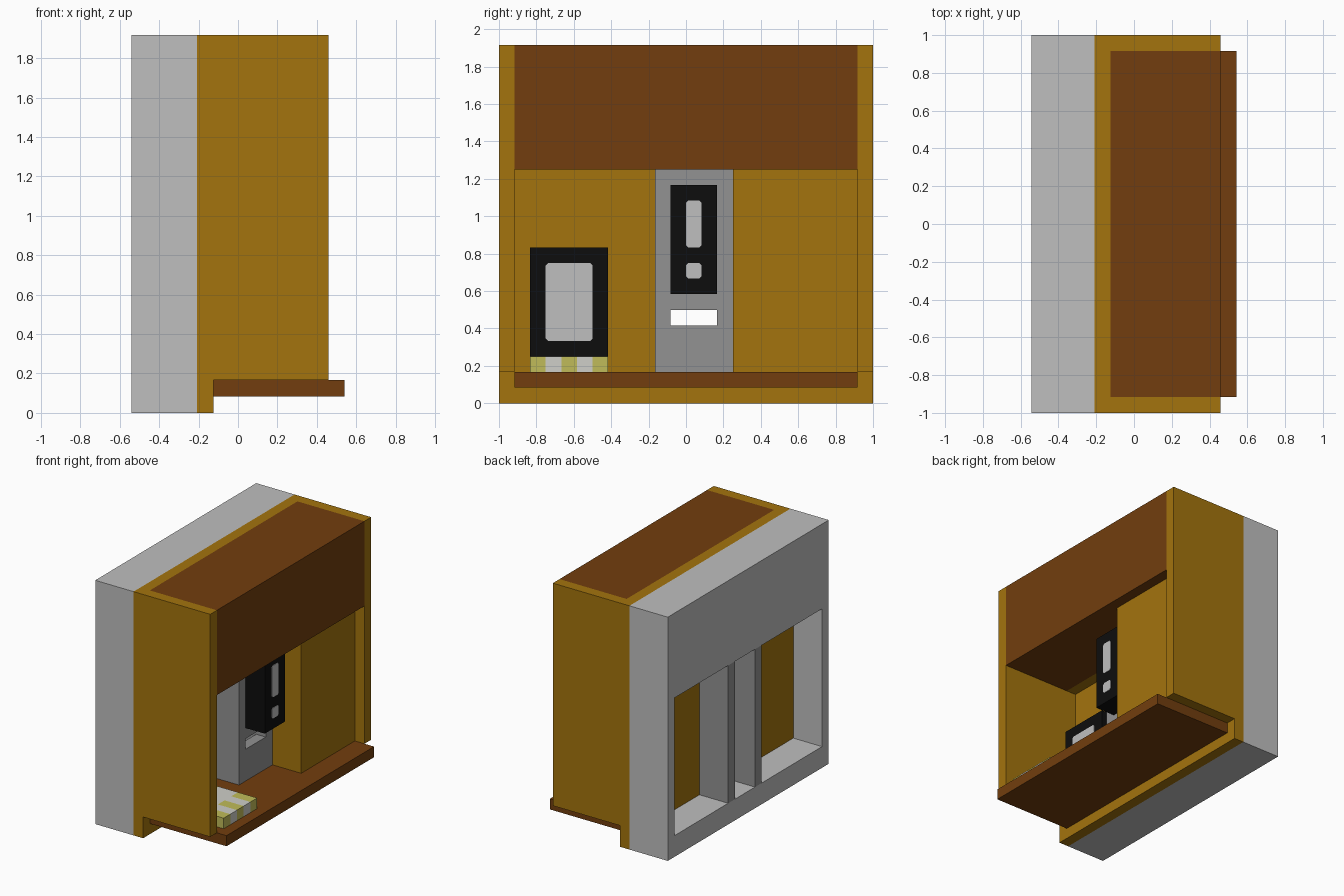
import bpy
import bmesh
from mathutils import Vector

cube = bpy.data.objects.get("Cube")
if cube:
    bpy.data.objects.remove(cube, do_unlink=True)

U = 1 / 12  # module size; all coordinates below are in modules


def material(name, r, g, b):
    m = bpy.data.materials.new(name)
    m.use_nodes = True
    m.diffuse_color = (r, g, b, 1)
    m.node_tree.nodes["Principled BSDF"].inputs["Base Color"].default_value = (r, g, b, 1)
    return m


LIGHT = material("light grey", 0.52, 0.52, 0.52)
GREY = material("mid grey", 0.287, 0.287, 0.287)
GOLD = material("ochre", 0.371, 0.174, 0.004)
BROWN = material("brown", 0.168, 0.048, 0.0044)
BLACK = material("black", 0.004, 0.004, 0.004)
WHITE = material("off white", 0.62, 0.62, 0.58)
YELLOW = material("pale yellow", 0.53, 0.5, 0.1)


def finish(name, bm, *mats):
    mesh = bpy.data.meshes.new(name)
    bmesh.ops.recalc_face_normals(bm, faces=bm.faces)
    bm.to_mesh(mesh)
    bm.free()
    for m in mats:
        mesh.materials.append(m)
    obj = bpy.data.objects.new(name, mesh)
    bpy.context.collection.objects.link(obj)
    return obj


def add_box(bm, x, y, z):
    verts = bmesh.ops.create_cube(bm, size=1)["verts"]
    for v in verts:
        v.co = Vector([(a + b) / 2 + c * (b - a) for (a, b), c in zip((x, y, z), v.co)]) * U


def boxes(name, mat, *parts):
    bm = bmesh.new()
    for part in parts:
        add_box(bm, *part)
    return finish(name, bm, mat)


def screen(name, x, y, z, cut=0.15):
    """Thin plate with clipped corners on a face looking along +x."""
    (a, b), (c, d) = y, z
    outline = [(a + cut, c), (b - cut, c), (b, c + cut), (b, d - cut),
               (b - cut, d), (a + cut, d), (a, d - cut), (a, c + cut)]
    bm = bmesh.new()
    face = bm.faces.new([bm.verts.new(Vector((x, p, q)) * U) for p, q in outline])
    top = bmesh.ops.extrude_face_region(bm, geom=[face])["geom"]
    for v in top:
        if isinstance(v, bmesh.types.BMVert):
            v.co.x += 0.004
    return finish(name, bm, LIGHT)


# Rear frame around the opening
back = (-6.5, -2.5)
boxes("rear_frame", LIGHT,
      (back, (-12, 12), (0, 2)), (back, (-12, 12), (15, 23)),
      (back, (-12, -11), (2, 15)), (back, (11, 12), (2, 15)))

# Ochre shell: lip, top beam and side walls
boxes("shell", GOLD,
      ((-2.5, -1.5), (-12, 12), (0, 2)), ((-2.5, -1.5), (-11, 11), (15, 23)),
      ((-2.5, 5.5), (-12, -11), (2, 23)), ((-2.5, 5.5), (11, 12), (2, 23)))
boxes("rear_panel", GOLD, ((-3.5, -2.5), (-11, -2), (2, 15)))
boxes("side_block", GOLD, ((-3.5, 4.5), (3, 11), (2, 15)))

# Header and counter
boxes("header", BROWN, ((-1.5, 5.5), (-11, 11), (15, 23)))
boxes("counter", BROWN, ((-1.5, 6.5), (-11, 11), (1, 2)))

# Hollow column with a slot through its front
boxes("column", GREY,
      ((-6.5, 1.5), (-2, -1), (2, 15)), ((-6.5, 1.5), (2, 3), (2, 15)),
      ((0.5, 1.5), (-1, 2), (2, 5)), ((0.5, 1.5), (-1, 2), (6, 15)))

# Display on the column
boxes("column_display", BLACK, ((1.5, 3.5), (-1, 2), (7, 14)))
screen("column_screen", 3.5, (0, 1), (10, 13))
screen("column_button", 3.5, (0, 1), (8, 9))

# Monitor on the rear panel
boxes("monitor", BLACK, ((-2.5, -0.5), (-10, -5), (3, 10)))
screen("monitor_screen", -0.5, (-9, -6), (4, 9))

# Striped tray under the monitor
bm = bmesh.new()
add_box(bm, (-2.5, 5.5), (-10, -5), (2, 3))
cuts = [((0, y * U, 0), (0, 1, 0)) for y in range(-9, -5)]
cuts += [((x * U, 0, 0), (1, 0, 0)) for x in (-0.5, 1.5, 3.5)]
for co, no in cuts:
    bmesh.ops.bisect_plane(bm, geom=bm.verts[:] + bm.edges[:] + bm.faces[:],
                           plane_co=co, plane_no=no)
for f in bm.faces:
    c = f.calc_center_median() / U
    striped_row = int(c.y + 10) % 2 == 0
    dash = c.x > 3.5 or -0.5 < c.x < 1.5
    f.material_index = int(striped_row and dash)
finish("striped_tray", bm, WHITE, YELLOW)
